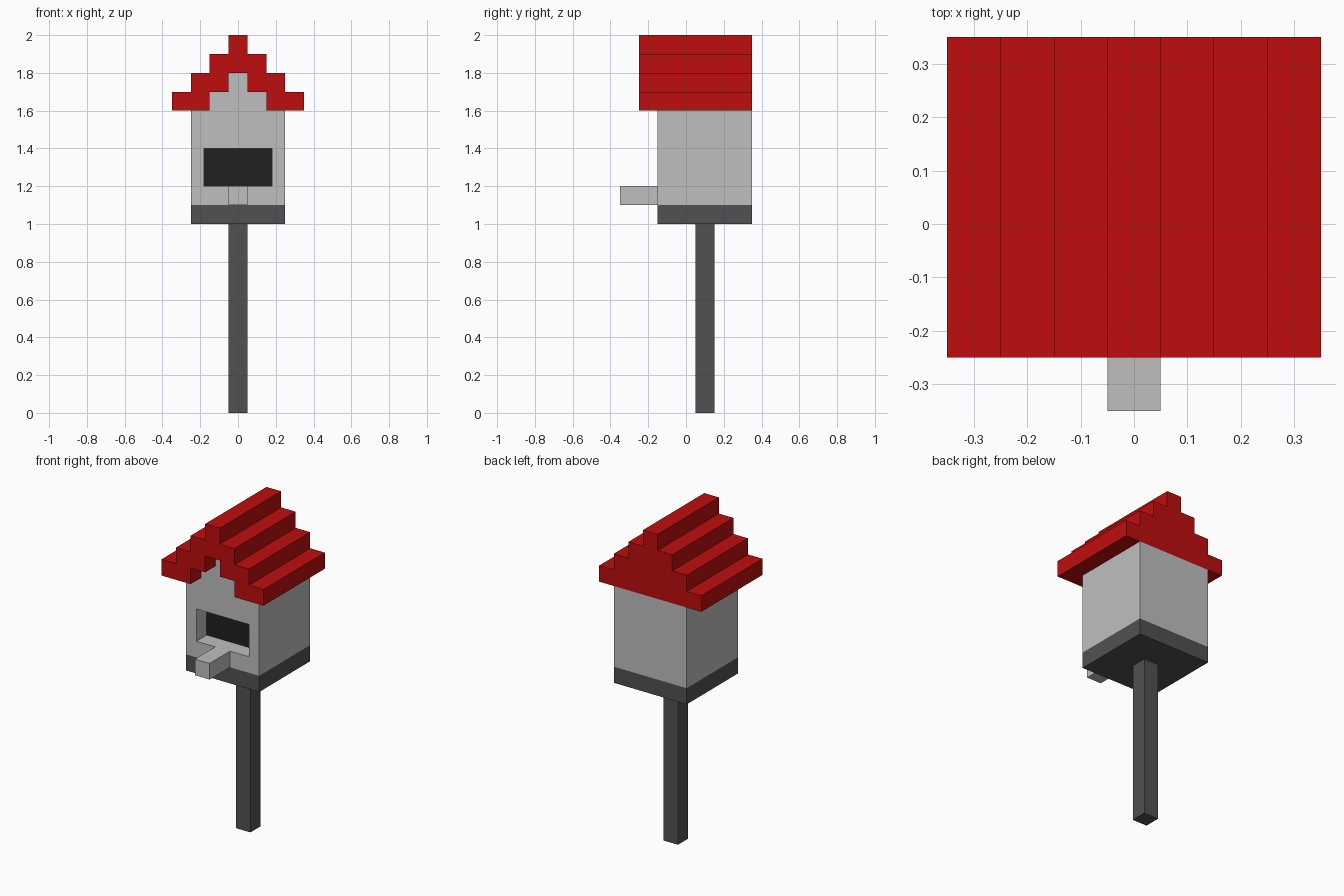
import bpy
import bmesh

if "Cube" in bpy.data.objects:
    bpy.data.objects.remove(bpy.data.objects["Cube"], do_unlink=True)

U = 0.1  # block size


def material(name, rgb):
    mat = bpy.data.materials.new(name)
    mat.use_nodes = True
    mat.diffuse_color = (*rgb, 1)
    mat.node_tree.nodes["Principled BSDF"].inputs["Base Color"].default_value = (*rgb, 1)
    return mat


red = material("roof red", (0.52, 0.004, 0.004))
light = material("light grey", (0.52, 0.52, 0.52))
dark = material("dark grey", (0.083, 0.083, 0.083))
black = material("opening black", (0.015, 0.015, 0.015))


def finish(bm, name, *mats):
    bmesh.ops.recalc_face_normals(bm, faces=bm.faces)
    mesh = bpy.data.meshes.new(name)
    bm.to_mesh(mesh)
    bm.free()
    for mat in mats:
        mesh.materials.append(mat)
    obj = bpy.data.objects.new(name, mesh)
    bpy.context.collection.objects.link(obj)
    return obj


def prism(points, y0, y1):
    """Extrude an x-z outline from y0 to y1."""
    bm = bmesh.new()
    face = bm.faces.new([bm.verts.new((x, y0, z)) for x, z in points])
    grown = bmesh.ops.extrude_face_region(bm, geom=[face], use_keep_orig=True)
    verts = [g for g in grown["geom"] if isinstance(g, bmesh.types.BMVert)]
    bmesh.ops.translate(bm, verts=verts, vec=(0, y1 - y0, 0))
    return bm


def block(half, z0, z1, y0, y1):
    return prism([(-half, z0), (half, z0), (half, z1), (-half, z1)], y0, y1)


def stairs(half, z, steps):
    """Symmetric stepped outline, from the left foot over the top to the right."""
    side = []
    for i in range(steps):
        side += [(half - i * U, z + i * U), (half - i * U, z + (i + 1) * U)]
    return side + [(-x, h) for x, h in reversed(side)]


# Post, floor and perch
finish(block(0.05, 0, 1, 0.05, 0.15), "post", dark)
finish(block(0.25, 1, 1.1, -0.15, 0.35), "floor", dark)
finish(block(0.05, 1.1, 1.2, -0.35, -0.15), "perch", light)

# House walls with a recessed opening in the front
bm = block(0.25, 1.1, 1.6, -0.15, 0.35)
bmesh.ops.recalc_face_normals(bm, faces=bm.faces)
front = min(bm.faces, key=lambda f: f.calc_center_median().y)
bmesh.ops.inset_region(bm, faces=[front], thickness=U)
for v in front.verts:
    v.co.z = 1.4 if v.co.z > 1.35 else 1.2
grown = bmesh.ops.extrude_face_region(bm, geom=[front])["geom"]
bmesh.ops.translate(bm, vec=(0, U, 0),
                    verts=[g for g in grown if isinstance(g, bmesh.types.BMVert)])
if front.is_valid:
    bmesh.ops.delete(bm, geom=[front], context="FACES_ONLY")
for g in grown:
    if isinstance(g, bmesh.types.BMFace):
        g.material_index = 1
finish(bm, "house_walls", light, black)

# Stepped gables: grey at the front, red at the back
finish(prism(stairs(0.15, 1.6, 2), -0.15, 0.25), "front_gable", light)
finish(prism(stairs(0.15, 1.6, 2), 0.25, 0.35), "back_gable", red)

# Stepped roof, overhanging the front
outline = stairs(0.35, 1.6, 4) + stairs(0.15, 1.6, 2)[::-1]
finish(prism(outline, -0.25, 0.35), "roof", red)
